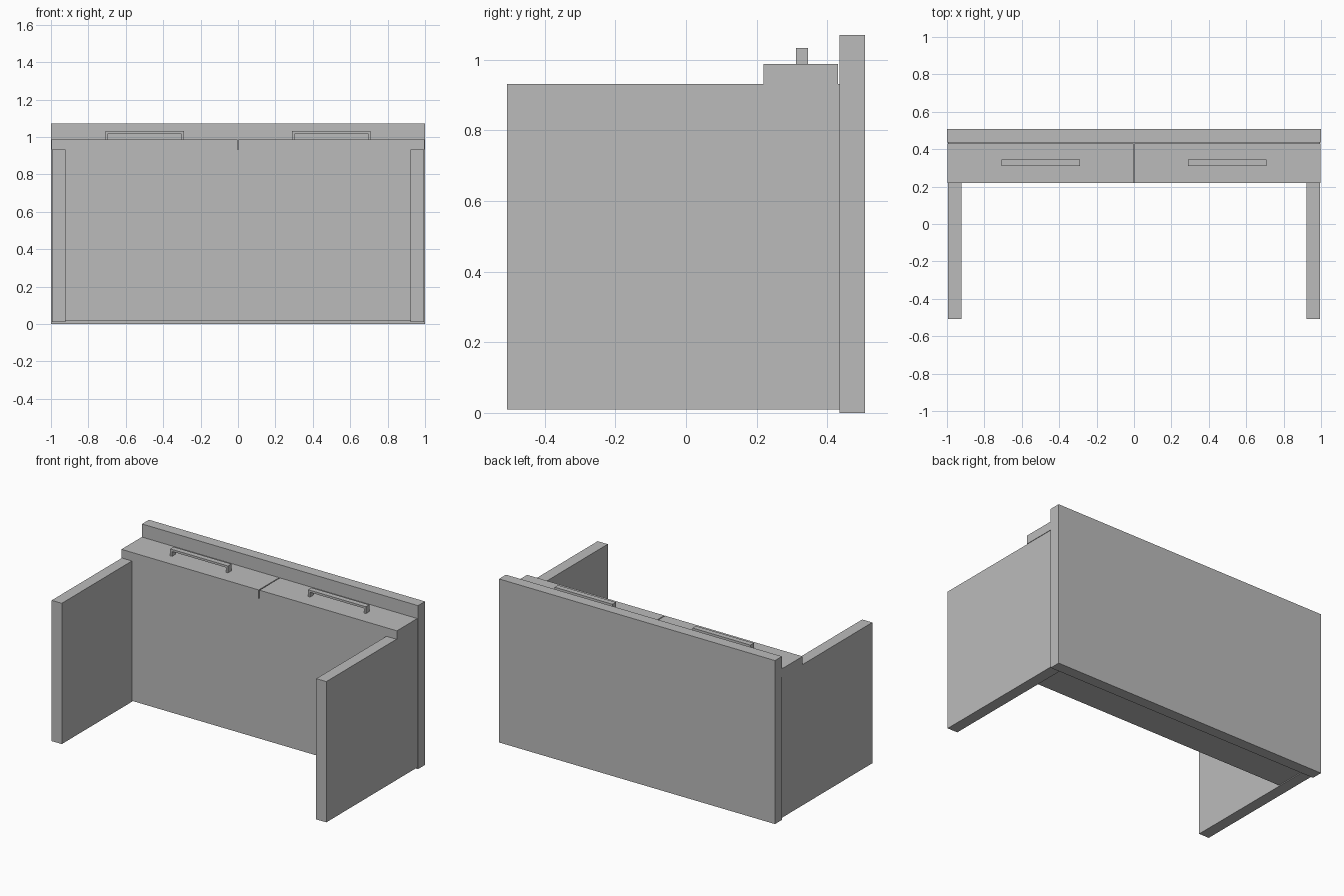
import bpy
import bmesh

default = bpy.data.objects.get("Cube")
if default:
    bpy.data.objects.remove(default, do_unlink=True)

# Single grey finish
grey = bpy.data.materials.new("plain grey")
grey.use_nodes = True
colour = (0.5, 0.5, 0.5, 1)
grey.diffuse_color = colour
grey.node_tree.nodes["Principled BSDF"].inputs["Base Color"].default_value = colour


def prism(name, outline, y0, y1):
    """Extrude an x-z outline from y0 to y1."""
    bm = bmesh.new()
    face = bm.faces.new([bm.verts.new((x, y0, z)) for x, z in outline])
    new = bmesh.ops.extrude_face_region(bm, geom=[face])["geom"]
    moved = [v for v in new if isinstance(v, bmesh.types.BMVert)]
    bmesh.ops.translate(bm, verts=moved, vec=(0, y1 - y0, 0))
    bmesh.ops.recalc_face_normals(bm, faces=bm.faces)
    mesh = bpy.data.meshes.new(name)
    bm.to_mesh(mesh)
    bm.free()
    mesh.materials.append(grey)
    obj = bpy.data.objects.new(name, mesh)
    bpy.context.collection.objects.link(obj)
    return obj


def box(name, x0, x1, y0, y1, z0, z1):
    return prism(name, [(x0, z0), (x1, z0), (x1, z1), (x0, z1)], y0, y1)


back, front, top = 0.507, 0.219, 0.988
panel_front, side_top = 0.435, 0.932
inner = 0.922

# Tall rear panel and the cabinet body between the sides
box("back_panel", -1, 1, panel_front, back, 0, 1.071)
box("cabinet_body", -inner, inner, front, panel_front, 0.016, side_top)

for side, s in (("right", -1), ("left", 1)):
    # Long side wall
    box(side + "_side_panel", *sorted((s * inner, s * 0.995)),
        -back, panel_front, 0.01, side_top)
    # Top front, with narrow gaps at the middle and the rear
    box(side + "_top_front", *sorted((s * 0.003, s * 0.998)),
        front, 0.43, side_top, top)
    # Bridge-shaped bar handle
    a, b, t = 0.29, 0.709, 0.014
    bar = 1.033
    outline = [(a, top), (a, bar), (b, bar), (b, top),
               (b - t, top), (b - t, bar - t), (a + t, bar - t), (a + t, top)]
    prism(side + "_handle", [(s * x, z) for x, z in outline], 0.311, 0.346)
